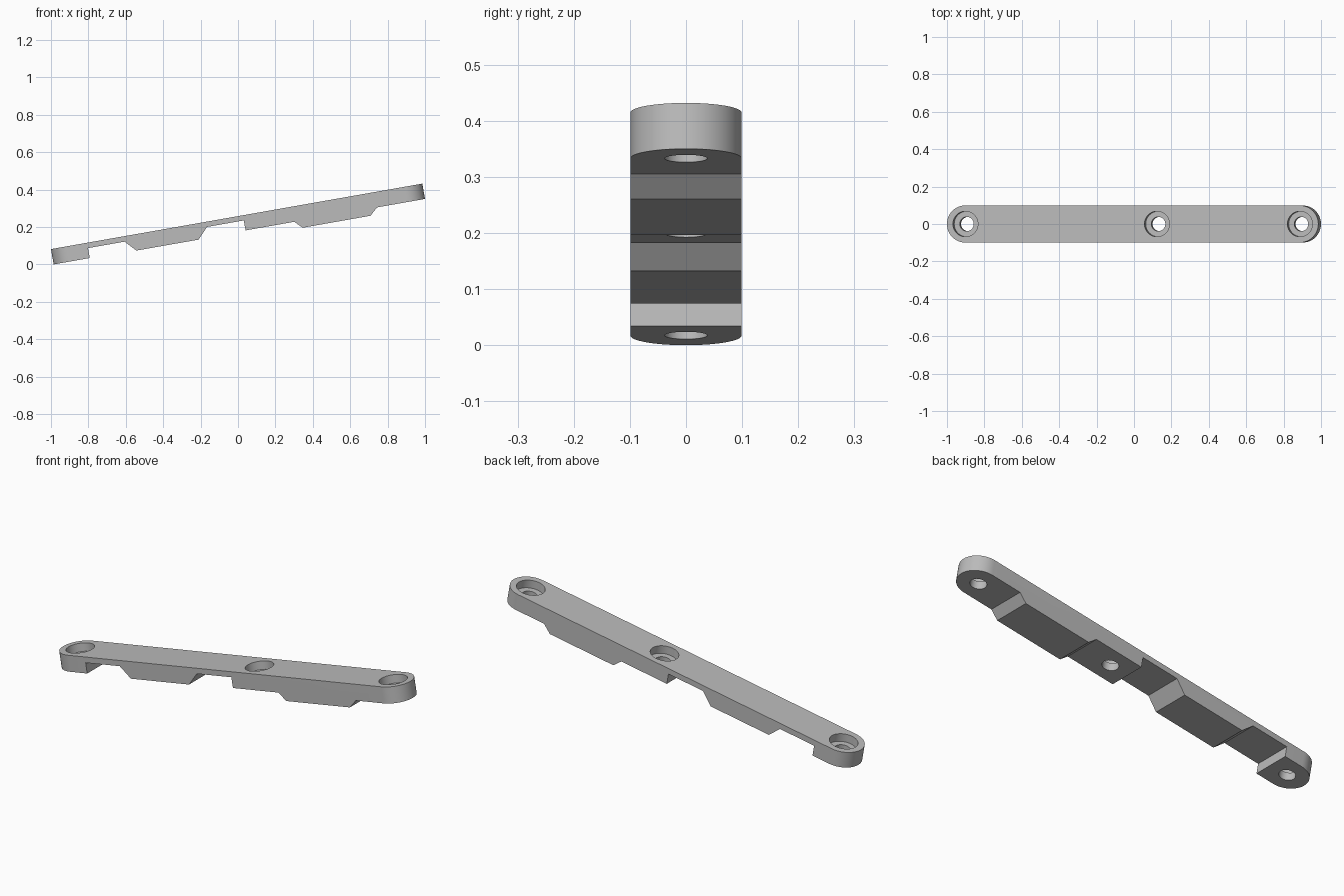
import bpy, bmesh, math
from mathutils import Matrix

if "Cube" in bpy.data.objects:
    bpy.data.objects.remove(bpy.data.objects["Cube"])

TILT = math.radians(10)
LENGTH, RADIUS, THICK = 2.016, 0.099, 0.083
HOLES = (0.1, 1.14, LENGTH - 0.1)

# bar frame: u along the bar, depth below the flat top, then tilted upright
PLACE = Matrix.Translation((-1, 0, THICK * math.cos(TILT))) @ Matrix.Rotation(-TILT, 4, 'Y')

grey = bpy.data.materials.new("grey")
grey.diffuse_color = (0.5, 0.5, 0.5, 1)
grey.use_nodes = True
grey.node_tree.nodes["Principled BSDF"].inputs["Base Color"].default_value = grey.diffuse_color


def prism(name, points, offset):
    """Extrude a closed outline along an offset vector."""
    bm = bmesh.new()
    face = bm.faces.new([bm.verts.new(p) for p in points])
    ext = bmesh.ops.extrude_face_region(bm, geom=[face])
    verts = [g for g in ext["geom"] if isinstance(g, bmesh.types.BMVert)]
    bmesh.ops.translate(bm, verts=verts, vec=offset)
    bmesh.ops.recalc_face_normals(bm, faces=bm.faces)
    bm.transform(PLACE)
    mesh = bpy.data.meshes.new(name)
    bm.to_mesh(mesh)
    bm.free()
    mesh.materials.append(grey)
    obj = bpy.data.objects.new(name, mesh)
    bpy.context.collection.objects.link(obj)
    return obj


def arc(u, r, start, end, n):
    return [(u + r * math.cos(a), r * math.sin(a))
            for a in (math.radians(start + (end - start) * i / n) for i in range(n + 1))]


def disc_cutter(name, u, r, top, bottom):
    ring = [(x, y, top) for x, y in arc(u, r, 0, 360, 48)[:-1]]
    return prism(name, ring, (0, 0, bottom - top))


def cut(obj, tool, operation):
    mod = obj.modifiers.new("cut", 'BOOLEAN')
    mod.object, mod.operation, mod.solver = tool, operation, 'EXACT'
    bpy.context.view_layer.objects.active = obj
    bpy.ops.object.modifier_apply(modifier=mod.name)
    bpy.data.objects.remove(tool)


# rounded bar outline, full depth
outline = (arc(RADIUS, RADIUS, 90, 270, 32)
           + arc(LENGTH - RADIUS, RADIUS, -90, 90, 32))
bar = prism("mounting_bar", [(x, y, 0) for x, y in outline], (0, 0, -0.2))

# stepped underside: pads and chamfered blocks as (u, depth)
steps = [(-0.1, THICK), (0.196, THICK), (0.196, 0.029), (0.394, 0.029),
         (0.449, 0.087), (0.786, 0.087), (0.842, 0.028), (1.042, 0.028),
         (1.042, 0.082), (1.306, 0.082), (1.345, 0.121), (1.714, 0.121),
         (1.755, THICK), (LENGTH + 0.1, THICK)]
below = steps + [(LENGTH + 0.1, 0.3), (-0.1, 0.3)]
cut(bar, prism("underside_cutter", [(u, -0.3, -d) for u, d in below], (0, 0.6, 0)), 'DIFFERENCE')

# counterbored screw holes
for u in HOLES:
    cut(bar, disc_cutter("bore_cutter", u, 0.068, 0.05, -0.042), 'DIFFERENCE')
    cut(bar, disc_cutter("hole_cutter", u, 0.038, 0.05, -0.3), 'DIFFERENCE')

bpy.ops.object.select_all(action='DESELECT')
bar.select_set(True)
bpy.context.view_layer.objects.active = bar
bpy.ops.object.shade_smooth_by_angle(angle=math.radians(30))
